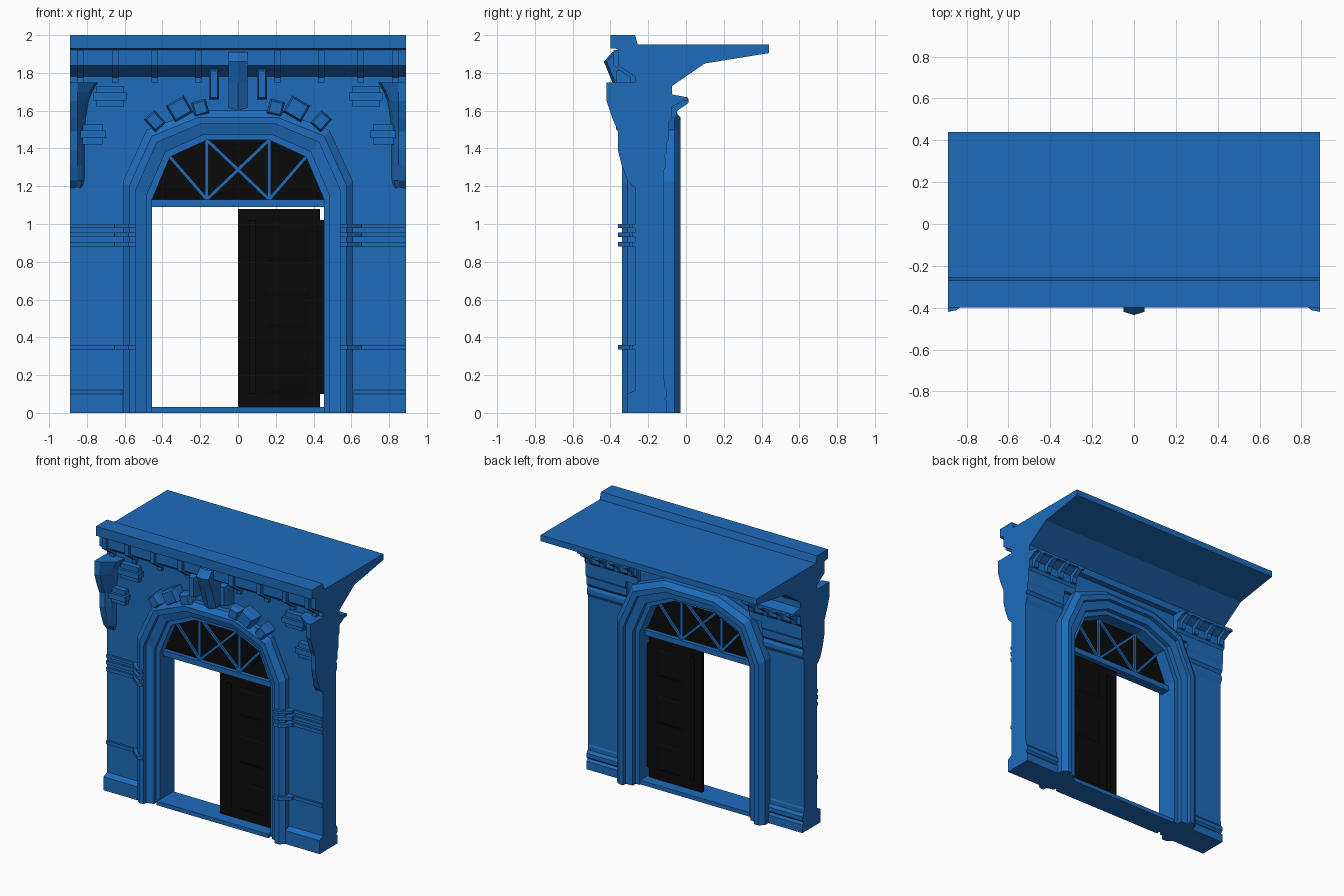
import bpy, bmesh, math

if "Cube" in bpy.data.objects:
    bpy.data.objects.remove(bpy.data.objects["Cube"])

def material(name, col):
    m = bpy.data.materials.new(name)
    m.diffuse_color = col
    m.use_nodes = True
    m.node_tree.nodes["Principled BSDF"].inputs["Base Color"].default_value = m.diffuse_color
    return m

BLUE = material("blue_paint", (0.013, 0.15, 0.50, 1))
BLACK = material("black_paint", (0.003, 0.003, 0.003, 1))

def loft(name, rings, mirror=False, mat=BLUE):
    """Skin a list of equal-length closed rings and cap both ends."""
    bm = bmesh.new()
    vs = [[bm.verts.new(p) for p in r] for r in rings]
    n = len(rings[0])
    for a, b in zip(vs, vs[1:]):
        for i in range(n):
            j = (i + 1) % n
            bm.faces.new((a[i], a[j], b[j], b[i]))
    bm.faces.new(vs[0])
    bm.faces.new(vs[-1])
    bmesh.ops.recalc_face_normals(bm, faces=bm.faces)
    me = bpy.data.meshes.new(name)
    bm.to_mesh(me)
    bm.free()
    ob = bpy.data.objects.new(name, me)
    bpy.context.collection.objects.link(ob)
    me.materials.append(mat)
    if mirror:
        ob.modifiers.new("mirror", 'MIRROR')
    return ob

def prism(name, pts, axis, a, b, **kw):
    """Extrude a 2D outline along x (y,z), y (x,z) or z (x,y)."""
    put = {'x': lambda p, t: (t, p[0], p[1]),
           'y': lambda p, t: (p[0], t, p[1]),
           'z': lambda p, t: (p[0], p[1], t)}[axis]
    return loft(name, [[put(p, t) for p in pts] for t in (a, b)], **kw)

def box(name, x0, x1, y0, y1, z0, z1, **kw):
    return prism(name, [(x0, y0), (x1, y0), (x1, y1), (x0, y1)], 'z', z0, z1, **kw)

def arch(o, base=0.0):
    """Opening outline grown by o, right foot to left foot."""
    half = [(0.455 + o, base), (0.455 + o, 1.13 + 0.6 * o),
            (0.36 + 0.8 * o, 1.355 + 0.92 * o), (0.165 + 0.35 * o, 1.445 + o)]
    return half + [(-x, z) for x, z in reversed(half)]

def surround(name, profile):
    """Sweep an (offset, y) section around the arch."""
    paths = [(arch(o), y) for o, y in profile]
    loft(name, [[(p[k][0], y, p[k][1]) for p, y in paths] for k in range(8)])

def raised(name, cx, cz, w, h, ang, y0, y1, inset, **kw):
    """Rotated block whose outer face is inset."""
    c, s = math.cos(ang), math.sin(ang)
    def ring(y, k):
        q = [(-w/2 + k, -h/2 + k), (w/2 - k, -h/2 + k), (w/2 - k, h/2 - k), (-w/2 + k, h/2 - k)]
        return [(cx + u*c - v*s, y, cz + u*s + v*c) for u, v in q]
    return loft(name, [ring(y0, 0), ring((y0 + 2*y1) / 3, 0), ring(y1, inset)], **kw)

# main wall with arched opening
prism("wall", [(0.89, 0), (0.89, 1.75), (-0.89, 1.75), (-0.89, 0)] + arch(0)[::-1],
      'y', -0.27, -0.12)

# cornice and rear canopy
prism("cornice_and_canopy",
      [(-.27, 1.68), (-.27, 1.78), (-.36, 1.84), (-.36, 1.92), (-.375, 1.93), (-.40, 1.93),
       (-.40, 2), (-.27, 2), (-.255, 1.95), (.44, 1.95), (.44, 1.905), (.10, 1.85),
       (-.075, 1.73), (-.075, 1.68)], 'x', -0.89, 0.89)
for x in (0.21, 0.44, 0.65, 0.835):
    prism("front_dentil", [(-.26, 1.92), (-.385, 1.92), (-.385, 1.84), (-.295, 1.775),
                           (-.295, 1.75), (-.26, 1.75)], 'x', x - .017, x + .017, mirror=True)

# arch surrounds, front and back
surround("front_surround", [(0, -.2), (0, -.27), (.03, -.27), (.03, -.295), (.085, -.31),
                            (.085, -.34), (.12, -.34), (.155, -.31), (.155, -.2)])
surround("back_surround", [(0, -.15), (0, -.10), (.03, -.10), (.03, -.065), (.085, -.06),
                           (.085, -.03), (.12, -.03), (.155, -.06), (.155, -.15)])

# sill, plinths and transom
box("sill", -.46, .46, -.30, -.11, 0, .03)
prism("front_plinth", [(-.2, 0), (-.31, 0), (-.31, .1), (-.27, .12), (-.2, .12)],
      'x', .60, .89, mirror=True)
box("transom", -.456, .456, -.235, -.165, 1.09, 1.13)

# front pier bands, with thicker wraps on the jamb columns
for z0, z1 in ((.335, .36), (.88, .905), (.93, .955), (.98, 1.0)):
    box("pier_band", .64, .89, -.285, -.26, z0, z1, mirror=True)
    prism("column_band", [(.54, -.32), (.54, -.36), (.58, -.36), (.62, -.33), (.655, -.30),
                          (.655, -.25), (.57, -.25)], 'z', z0, z1, mirror=True)

# corner brackets: levels of (z, front y, inner x)
rings = []
for z, y, x in ((1.19, -.272, .82), (1.23, -.31, .81), (1.31, -.34, .81), (1.39, -.36, .81),
                (1.49, -.36, .81), (1.56, -.39, .805), (1.65, -.42, .79), (1.70, -.42, .77),
                (1.75, -.42, .74)):
    rings.append([(x, -.26, z), (x + .015, (y - .27) / 2, z), (.85, y + .008, z),
                  (.89, y, z), (.89, -.26, z)])
loft("corner_bracket", rings, mirror=True)

# banded ornaments beside the brackets
for x0, x1, z in ((.605, .75, 1.675), (.715, .83, 1.475)):
    box("ornament_block", x0, x1, -.31, -.26, z - .055, z + .055, mirror=True)
    box("ornament_bar", x0 - .015, x1 + .015, -.33, -.26, z - .02, z + .02, mirror=True)

# keystone: levels of (z, front y)
loft("keystone", [[(-.05, -.26, z), (-.05, y + .015, z), (0, y, z - d), (.05, y + .015, z), (.05, -.26, z)]
                  for z, y, d in ((1.615, -.345, .015), (1.75, -.39, 0), (1.86, -.435, 0), (1.91, -.39, 0))])

# voussoirs
for cx, cz, w, h, a in ((.127, 1.74, .055, .16, 0), (.31, 1.61, .11, .10, -30), (.44, 1.545, .075, .09, -42)):
    raised("voussoir", cx, cz, w, h, math.radians(a), -.26, -.37, .01, mirror=True)
raised("voussoir_base", .20, 1.615, .08, .08, math.radians(-15), -.26, -.35, .01, mirror=True)

# fanlight glass and glazing bars
prism("fanlight_glass", arch(0, 1.12), 'y', -.205, -.195, mat=BLACK)
def bar(x0, z0, x1, z1, **kw):
    L = math.hypot(x1 - x0, z1 - z0)
    u, v = -(z1 - z0) / L * .009, (x1 - x0) / L * .009
    prism("glazing_bar", [(x0 + u, z0 + v), (x1 + u, z1 + v), (x1 - u, z1 - v), (x0 - u, z0 - v)],
          'y', -.22, -.18, **kw)
bar(.165, 1.12, .165, 1.45, mirror=True)
bar(.165, 1.13, .36, 1.355, mirror=True)
bar(-.165, 1.13, .165, 1.445)
bar(.165, 1.13, -.165, 1.445)

# single door leaf with hinge stile and raised panels on both sides
box("door_leaf", 0, .435, -.212, -.188, .03, 1.08, mat=BLACK)
box("door_hinge_stile", .434, .455, -.21, -.19, .10, 1.02, mat=BLACK)
for side in (-1, 1):
    y0, y1 = -.2, -.2 + side * .02
    box("door_strip", .06, .095, min(y0, y1), max(y0, y1), .10, 1.02, mat=BLACK)
    for z in (.205, .555, .905):
        raised("door_panel", .262, z, .22, .21, 0, y0, y1, .02, mat=BLACK)

# rear pier base, capital and cornice
prism("rear_base", [(-.15, 0), (-.10, 0), (-.10, .06), (-.115, .075), (-.10, .09), (-.10, .12),
                    (-.115, .14), (-.115, .17), (-.12, .18), (-.15, .18)], 'x', .60, .89, mirror=True)
prism("rear_capital", [(-.15, 1.28), (-.12, 1.28), (-.105, 1.31), (-.105, 1.34), (-.115, 1.36),
                       (-.10, 1.38), (-.10, 1.43), (-.09, 1.45), (-.09, 1.5), (-.15, 1.5)],
      'x', .56, .89, mirror=True)
prism("rear_cornice", [(-.15, 1.49), (-.09, 1.49), (-.09, 1.54), (-.075, 1.56), (-.075, 1.62), (-.045, 1.635),
                       (-.02, 1.65), (.01, 1.65), (.01, 1.67), (-.07, 1.685), (-.15, 1.685)],
      'x', .46, .89, mirror=True)
for x in (.50, .615, .73, .845):
    prism("rear_cornice_bracket", [(-.08, 1.56), (-.055, 1.56), (-.045, 1.60), (.012, 1.64),
                                   (.012, 1.665), (-.08, 1.68)], 'x', x - .018, x + .018, mirror=True)
